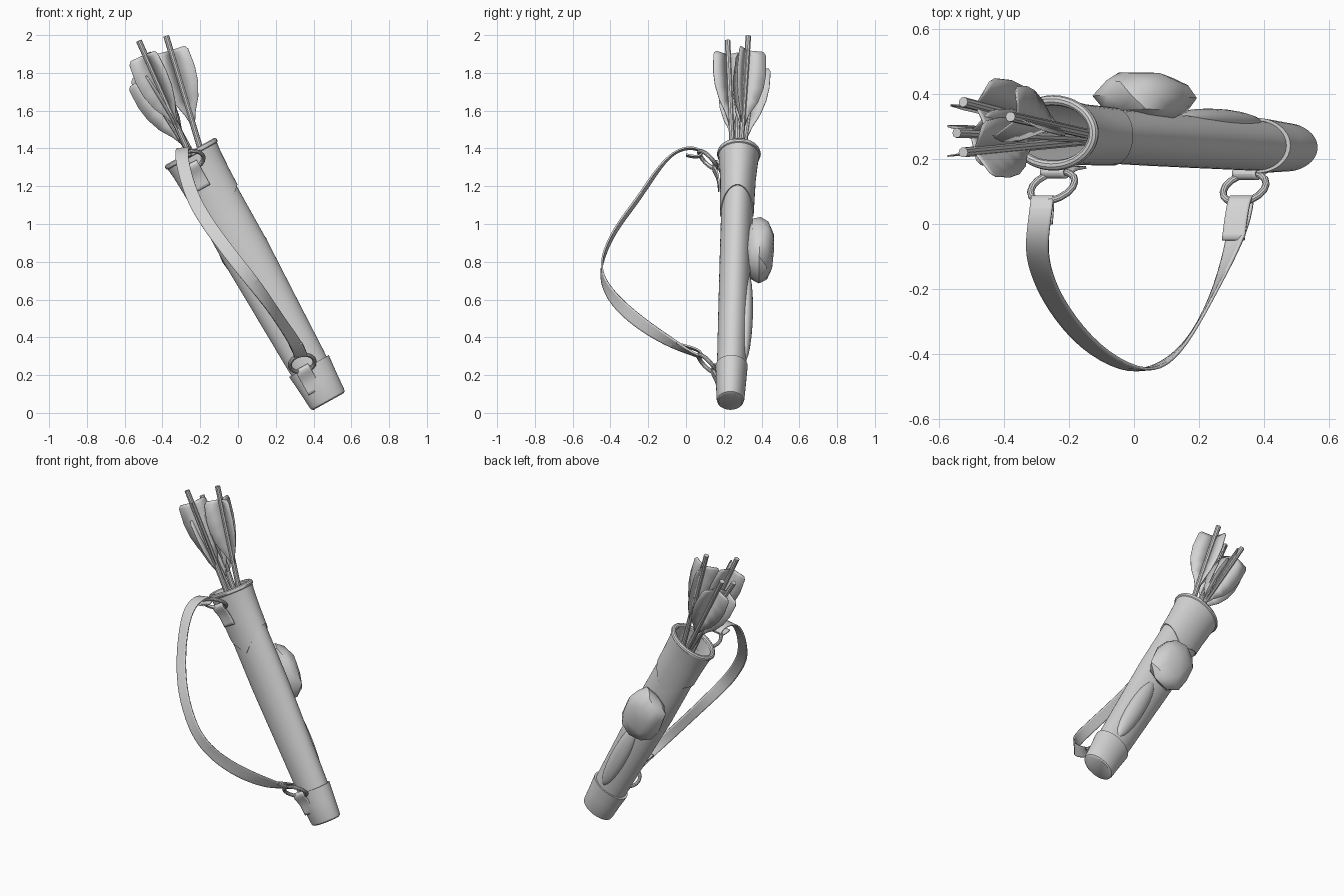
import bpy, bmesh, math, random
from mathutils import Vector

random.seed(4)
if "Cube" in bpy.data.objects:
    bpy.data.objects.remove(bpy.data.objects["Cube"], do_unlink=True)

grey = bpy.data.materials.new("plain_grey")
grey.use_nodes = True
COLOR = (0.65, 0.65, 0.65, 1)
grey.diffuse_color = COLOR
for node in grey.node_tree.nodes:
    if node.type == 'BSDF_PRINCIPLED':
        node.inputs["Base Color"].default_value = COLOR

# Frame of the leaning quiver: along its axis, across it, and depth
BASE = Vector((0.48, 0.235, 0.06))
AXIS = Vector((-0.485, 0.03, 0.874))
ACROSS = Vector((0.874, 0, 0.485))
DEPTH = Vector((0, 1, 0))
parts = []


def at(t, a=0, b=0):
    return BASE + AXIS * t + ACROSS * a + DEPTH * b


def finish(name, bm):
    bmesh.ops.recalc_face_normals(bm, faces=bm.faces)
    mesh = bpy.data.meshes.new(name)
    bm.to_mesh(mesh)
    bm.free()
    mesh.materials.append(grey)
    ob = bpy.data.objects.new(name, mesh)
    bpy.context.collection.objects.link(ob)
    parts.append(ob)
    return ob


def skin(name, sheets, around=False, loop=False, caps=False):
    """Skin lists of point rows with quads."""
    bm = bmesh.new()
    for rows in sheets:
        vs = [[bm.verts.new(p) for p in row] for row in rows]
        n, m = len(vs), len(vs[0])
        for i in range(n if loop else n - 1):
            for j in range(m if around else m - 1):
                k, l = (i + 1) % n, (j + 1) % m
                bm.faces.new((vs[i][j], vs[i][l], vs[k][l], vs[k][j]))
        if caps:
            bm.faces.new(vs[0])
            bm.faces.new(vs[-1])
    return finish(name, bm)


def ellipse(t, ra, rb, vee=0, n=40):
    row = []
    for i in range(n):
        g = math.tau * i / n
        drop = vee * (1 - abs(math.cos(g)))
        row.append(at(t - drop, ra * math.cos(g), rb * math.sin(g)))
    return row


def tube(name, rings, **kw):
    return skin(name, [[ellipse(*r) for r in rings]], around=True, **kw)


def ring(name, center, u, v, minor, n=16, m=10):
    u, v = Vector(u), Vector(v)
    normal = u.cross(v).normalized()
    rows = []
    for i in range(n):
        g = math.tau * i / n
        spoke = u * math.cos(g) + v * math.sin(g)
        out = spoke.normalized()
        rows.append([Vector(center) + spoke
                     + out * minor * math.cos(math.tau * j / m)
                     + normal * minor * math.sin(math.tau * j / m) for j in range(m)])
    return skin(name, [rows], around=True, loop=True)


def ribbon(name, path, width, thick):
    rows = []
    for p, w in path:
        side = Vector(w).normalized() * width / 2
        rows.append([Vector(p) - side, Vector(p), Vector(p) + side])
    ob = skin(name, [rows])
    sub = ob.modifiers.new("smooth", 'SUBSURF')
    sub.levels = sub.render_levels = 2
    sub.boundary_smooth = 'PRESERVE_CORNERS'
    solid = ob.modifiers.new("thickness", 'SOLIDIFY')
    solid.thickness, solid.offset = thick, 0
    return ob


def ellipsoid(name, center, radii, box=1.0, jitter=0.0, detail=3):
    bm = bmesh.new()
    bmesh.ops.create_icosphere(bm, subdivisions=detail, radius=1)
    for v in bm.verts:
        c = [math.copysign(abs(x) ** box, x) * (1 + random.uniform(-jitter, jitter)) for x in v.co]
        v.co = center + AXIS * c[0] * radii[0] + ACROSS * c[1] * radii[1] + DEPTH * c[2] * radii[2]
    return finish(name, bm)


# Quiver body, bottom cap, collar with pointed lower edge, and rolled rim
tube("quiver_body", [(0.1, 0.1, 0.073), (0.25, 0.108, 0.078), (0.6, 0.119, 0.081),
                     (0.9, 0.129, 0.083), (1.3, 0.128, 0.084)])
tube("bottom_cap", [(0, 0.09, 0.062), (0.006, 0.1, 0.07), (0.02, 0.104, 0.074),
                    (0.12, 0.111, 0.08), (0.215, 0.12, 0.085), (0.215, 0.105, 0.075)], caps=True)
tube("collar", [(1.24, 0.122, 0.08, 0.12), (1.24, 0.136, 0.089, 0.12), (1.34, 0.138, 0.094),
                (1.44, 0.143, 0.102), (1.5, 0.15, 0.109), (1.5, 0.133, 0.094),
                (1.35, 0.125, 0.084), (1.0, 0.11, 0.073)])
tube("inner_floor", [(0.99, 0.11, 0.073), (1.0, 0.11, 0.073)], caps=True)
ring("rim", at(1.5), ACROSS * 0.141, DEPTH * 0.1, 0.016, n=40)

# Lumpy pouch and the raised flap below it, on the back
ellipsoid("pouch", at(0.92, 0, 0.128), (0.175, 0.135, 0.078), box=0.85, jitter=0.09, detail=2)
ellipsoid("back_flap", at(0.5, 0.02, 0.068), (0.27, 0.055, 0.036))

# Arrows: tip, a point at the quiver mouth, and turn of the feathers
ARROWS = [((-0.525, 0.22, 1.97), (-0.27, 0.245, 1.4), -50),
          ((-0.38, 0.33, 1.995), (-0.2, 0.29, 1.4), 95),
          ((-0.545, 0.28, 1.84), (-0.27, 0.27, 1.4), 45),
          ((-0.525, 0.375, 1.88), (-0.26, 0.305, 1.4), 55)]
FEATHER = [(0.08, 0.085), (0.1, 0.1), (0.2, 0.108), (0.28, 0.1),
           (0.36, 0.075), (0.43, 0.035), (0.5, 0.008)]
for i, (tip, mouth, turn) in enumerate(ARROWS, 1):
    tip, mouth = Vector(tip), Vector(mouth)
    down = (mouth - tip).normalized()
    right = (Vector((1, 0, 0)) - down * down.x).normalized()
    back = right.cross(down)
    if back.y < 0:
        back = -back

    def spoke(deg):
        g = math.radians(deg)
        return right * math.cos(g) + back * math.sin(g)

    end = mouth + down * 0.28
    skin(f"arrow_shaft_{i}", [[[p + spoke(k * 36) * 0.0155 for k in range(10)]
                               for p in (tip, end)]], around=True, caps=True)
    vanes = skin(f"arrow_feathers_{i}",
                 [[[tip + down * s + spoke(turn + k * 120) * r for r in (0.005, w)]
                   for s, w in FEATHER] for k in range(3)])
    solid = vanes.modifiers.new("thickness", 'SOLIDIFY')
    solid.thickness, solid.offset = 0.004, 0

# Strap rings and the tabs that hold them to the quiver
for name, c, u in (("upper", Vector((-0.25, 0.115, 1.34)), (0.068, 0.015, 0.012)),
                   ("lower", Vector((0.34, 0.11, 0.262)), (0.066, 0.012, 0.012))):
    ring(name + "_ring", c, u, (0.005, 0.043, -0.045), 0.011)
    slide = Vector((0.485, 0, -0.874))
    wide = ACROSS
    near = c + Vector((0.01, 0.043, -0.045))
    ribbon(name + "_tab", [(near + slide * s + DEPTH * y, wide) for s, y in
                           ((0.12, 0.016), (0.05, 0.012), (0.01, -0.008), (-0.015, -0.018),
                            (-0.03, 0.0), (-0.015, 0.02), (0.03, 0.03))], 0.08, 0.009)

# Carrying strap, folded back around each ring
X = (1, 0, 0.15)
SIDE = (0.87, 0, 0.45)
LOW = (0.3, 0.5, 0.8)
ribbon("strap", [((-0.285, 0.0, 1.365), X), ((-0.28, 0.06, 1.35), X), ((-0.28, 0.097, 1.372), X),
                 ((-0.285, 0.05, 1.405), X), ((-0.295, -0.02, 1.4), X),
                 ((-0.3, -0.09, 1.36), X), ((-0.28, -0.17, 1.26), SIDE),
                 ((-0.235, -0.26, 1.12), SIDE), ((-0.14, -0.38, 0.97), SIDE),
                 ((-0.01, -0.455, 0.8), (0.78, 0, 0.62)), ((0.08, -0.445, 0.69), (0.7, 0.1, 0.7)),
                 ((0.17, -0.36, 0.57), LOW), ((0.25, -0.21, 0.45), LOW),
                 ((0.31, -0.06, 0.36), (0.7, 0.3, 0.5)), ((0.33, 0.04, 0.31), X),
                 ((0.335, 0.09, 0.29), X), ((0.325, 0.08, 0.325), X),
                 ((0.315, 0.03, 0.345), X), ((0.305, -0.05, 0.365), X)], 0.07, 0.009)

# Smooth shading with sharp edges kept
bpy.ops.object.select_all(action='DESELECT')
for ob in parts:
    ob.select_set(True)
bpy.context.view_layer.objects.active = parts[0]
bpy.ops.object.shade_smooth_by_angle(angle=math.radians(35))
